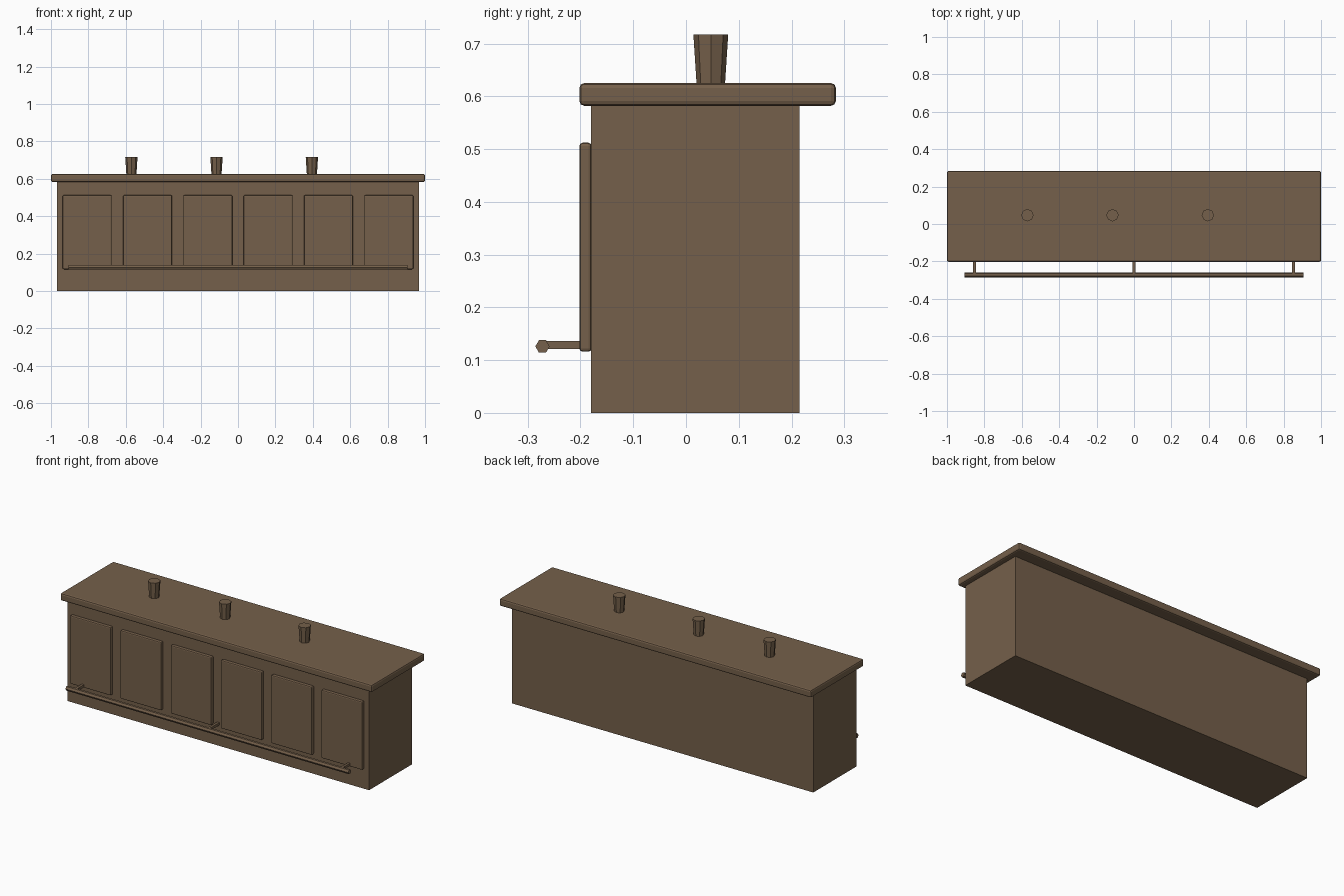
import bpy, math

if "Cube" in bpy.data.objects:
    bpy.data.objects.remove(bpy.data.objects["Cube"])

wood = bpy.data.materials.new("brown wood")
wood.diffuse_color = (0.178, 0.117, 0.069, 1)
wood.use_nodes = True
wood.node_tree.nodes["Principled BSDF"].inputs["Base Color"].default_value = wood.diffuse_color


def finish(ob, name):
    ob.name = name
    ob.data.materials.append(wood)
    return ob


def box(name, x, y, z, bevel=0.0):
    """Box from (min, max) ranges, with an optional chamfer."""
    mid = [(a + b) / 2 for a, b in (x, y, z)]
    bpy.ops.mesh.primitive_cube_add(size=1, location=mid)
    ob = finish(bpy.context.object, name)
    ob.scale = [b - a for a, b in (x, y, z)]
    bpy.ops.object.transform_apply(location=False, rotation=False, scale=True)
    if bevel:
        mod = ob.modifiers.new("chamfer", 'BEVEL')
        mod.width = bevel
        mod.segments = 2
    return ob


# Counter body and overhanging worktop
box("counter_body", (-0.967, 0.967), (-0.18, 0.215), (0, 0.583))
box("worktop", (-1, 1), (-0.202, 0.284), (0.582, 0.625), 0.009)

# Six raised front panels
for i in range(6):
    cx = (i - 2.5) * 0.3225
    box(f"front_panel_{i + 1}", (cx - 0.131, cx + 0.131),
        (-0.202, -0.179), (0.116, 0.512), 0.006)

# Foot rail along the front, with three brackets
bpy.ops.mesh.primitive_cylinder_add(vertices=6, radius=0.0135, depth=1.814,
                                    location=(0, -0.272, 0.126),
                                    rotation=(0, math.pi / 2, 0))
finish(bpy.context.object, "foot_rail")
for x in (-0.853, 0, 0.853):
    box("rail_bracket", (x - 0.007, x + 0.007), (-0.27, -0.179), (0.121, 0.136))

# Tapered cups on the worktop
for x in (-0.57, -0.115, 0.395):
    bpy.ops.mesh.primitive_cone_add(vertices=8, radius1=0.027, radius2=0.033,
                                    depth=0.093, location=(x, 0.047, 0.6705))
    finish(bpy.context.object, "cup")
